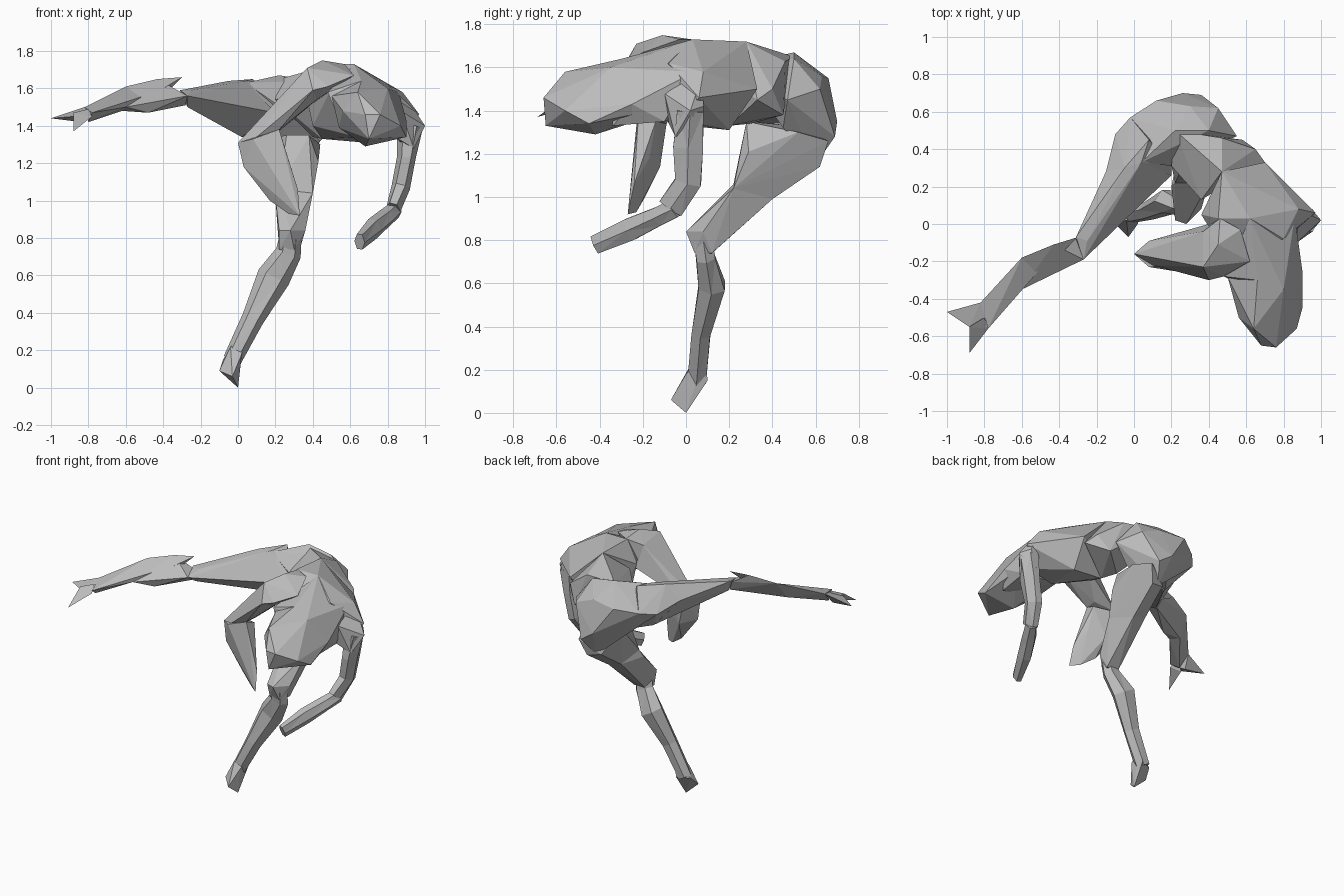
import bpy
import bmesh
import math
from mathutils import Vector

default_cube = bpy.data.objects.get("Cube")
if default_cube:
    bpy.data.objects.remove(default_cube, do_unlink=True)

UNIT = 0.01  # all coordinates below are in hundredths

stone = bpy.data.materials.new("stone grey")
stone.use_nodes = True
grey = (0.5, 0.5, 0.5, 1)
stone.diffuse_color = grey
stone.node_tree.nodes["Principled BSDF"].inputs["Base Color"].default_value = grey


def finish(mesh_builder, name):
    """Turn a bmesh into a flat shaded object."""
    bmesh.ops.recalc_face_normals(mesh_builder, faces=mesh_builder.faces)
    mesh = bpy.data.meshes.new(name)
    mesh_builder.to_mesh(mesh)
    mesh_builder.free()
    mesh.materials.append(stone)
    part = bpy.data.objects.new(name, mesh)
    bpy.context.collection.objects.link(part)
    return part


def faceted_mass(name, *corners):
    """Chiselled convex block spanning the given corners."""
    builder = bmesh.new()
    for corner in corners:
        builder.verts.new(Vector(corner) * UNIT)
    result = bmesh.ops.convex_hull(builder, input=builder.verts)
    unused = [item for item in result["geom_interior"] + result["geom_unused"]
              if isinstance(item, bmesh.types.BMVert)]
    bmesh.ops.delete(builder, geom=list(set(unused)), context="VERTS")
    return finish(builder, name)


def limb(name, reference, *stations, sides=6):
    """Loft through (x, y, z, half width along reference, half depth)."""
    builder = bmesh.new()
    reference = Vector(reference)
    centres = [Vector(station[:3]) * UNIT for station in stations]
    rings = []
    for index, station in enumerate(stations):
        before = centres[max(index - 1, 0)]
        after = centres[min(index + 1, len(centres) - 1)]
        tangent = (after - before).normalized()
        across = (reference - tangent * reference.dot(tangent)).normalized()
        depth = tangent.cross(across)
        width_radius, depth_radius = station[3] * UNIT, station[4] * UNIT
        ring = []
        for side in range(sides):
            angle = math.tau * side / sides
            offset = (across * math.cos(angle) * width_radius
                      + depth * math.sin(angle) * depth_radius)
            ring.append(builder.verts.new(centres[index] + offset))
        rings.append(ring)
    for lower, upper in zip(rings, rings[1:]):
        for side in range(sides):
            following = (side + 1) % sides
            builder.faces.new((lower[side], lower[following],
                               upper[following], upper[side]))
    builder.faces.new(rings[0])
    builder.faces.new(rings[-1])
    bmesh.ops.triangulate(builder, faces=builder.faces)
    return finish(builder, name)


ALONG_X = (1, 0, 0)

# Bent torso: pelvis, waist and ribcage
faceted_mass("pelvis",
             (22, 50, 167), (40, 50, 164), (20, 31, 152), (-2, 57, 152),
             (12, 66, 155), (26, 70, 135), (36, 69, 128), (45, 62, 150),
             (55, 47, 145), (30, 63, 156), (44, 45, 132), (30, 60, 115),
             (12, 48, 135), (-10, 48, 150), (4, 33, 163))
faceted_mass("waist",
             (22, 50, 165), (20, 31, 154), (30, 24, 152), (36, 13, 158),
             (40, 30, 134), (58, 45, 138), (65, 40, 150), (47, 46, 163),
             (47, 28, 172), (70, 33, 145), (45, 20, 133))
faceted_mass("ribcage",
             (47, 28, 172), (45, 3, 173), (62, 3, 173), (36, 5, 158),
             (40, 5, 140), (45, 20, 133), (68, 20, 131), (70, 33, 150),
             (88, 8, 158), (97, 6, 146), (86, -5, 136), (64, -8, 134),
             (50, -18, 160), (80, -8, 162))

# Hanging head and neck
faceted_mass("neck",
             (48, -28, 158), (66, -30, 164), (87, -12, 150), (62, 3, 173),
             (86, 4, 158), (60, -8, 136), (86, -10, 135), (56, -32, 138),
             (84, -34, 133), (90, -25, 143), (80, -35, 160))
faceted_mass("head",
             (50, -28, 156), (56, -50, 148), (68, -65, 146), (76, -66, 146),
             (70, -65, 133), (87, -56, 140), (90, -45, 134), (90, -25, 143),
             (80, -35, 160), (66, -30, 164), (64, -56, 158), (68, -42, 129),
             (54, -32, 139), (86, -16, 140), (62, -20, 136))

# Right arm, folded below the chest
faceted_mass("right_shoulder",
             (45, -11, 175), (57, -3, 173), (46, 3, 173), (37, -4, 168),
             (37, -23, 171), (48, -28, 161), (40, -30, 159), (40, 0, 152),
             (42, -20, 154), (62, -20, 167))
faceted_mass("right_upper_arm",
             (0, -16, 131), (8, -9, 134), (20, -12, 148), (37, -4, 168),
             (37, -23, 171), (40, -30, 159), (25, -24, 143), (22, -22, 138),
             (40, 0, 152), (42, -20, 154), (10, -22, 134), (23, -13, 138))
faceted_mass("right_forearm",
             (0, -16, 131), (8, -9, 134), (8, -23, 133), (22, -22, 138),
             (23, -14, 135), (3, -18, 118), (25, -17, 118), (20, -23, 104),
             (17, -19, 100), (14, -12, 114), (27, -23, 93), (33, -27, 92),
             (32, -24, 106))

# Left arm, hanging with the forearm reaching forward
faceted_mass("left_shoulder",
             (88, 8, 158), (100, 2, 140), (95, 8, 142), (87, -10, 148),
             (84, -8, 134), (94, -5, 128), (90, 8, 128))
limb("left_upper_arm", ALONG_X,
     (92, 2, 140, 7, 7), (90, 1, 123, 5, 8),
     (87, 1, 107, 5, 7), (83, -7, 95, 4, 7))
limb("left_forearm", ALONG_X,
     (84, -5, 95, 4, 5), (79, -13, 91, 5, 5),
     (72, -26, 85, 5, 6), (65, -42, 78, 3, 5))

# Supporting leg
faceted_mass("standing_hip",
             (38, 28, 135), (26, 31, 135), (43, 29, 121), (22, 22, 106),
             (40, 22, 104), (34, 40, 99), (24, 40, 102), (36, 62, 114),
             (26, 60, 116), (44, 52, 130), (16, 50, 133), (40, 66, 126))
faceted_mass("standing_thigh",
             (22, 22, 106), (40, 22, 104), (34, 40, 99), (24, 40, 102),
             (20, 20, 101), (22, 2, 84), (28, 0, 84), (36, 8, 84),
             (33, 12, 74), (24, 11, 73), (22, 5, 74), (30, 4, 74))
limb("standing_shin", ALONG_X,
     (28, 8, 80, 6, 5), (27, 9, 72, 7, 5), (19, 12, 59, 9, 7),
     (8, 7, 37, 6, 5), (-3, 5, 15, 5, 5))
faceted_mass("standing_foot",
             (0, 0, 0), (-3, -7, 6), (-10, 0, 9), (-8, 6, 15),
             (1, 10, 15), (2, 0, 18), (-4, 2, 22), (3, 9, 26))

# Raised leg with its pointed knee
faceted_mass("raised_hip",
             (-10, 48, 150), (-2, 57, 152), (-15, 28, 154), (8, 45, 165),
             (4, 33, 164), (20, 31, 150), (20, 26, 146), (2, 34, 134),
             (12, 48, 134), (-5, 30, 164))
faceted_mass("raised_thigh",
             (-15, 28, 154), (-5, 30, 164), (4, 33, 164), (20, 26, 147),
             (2, 33, 134), (-8, 10, 148), (-31, -7, 159), (-27, -19, 156),
             (-27, -10, 150), (-25, -9, 159))
faceted_mass("raised_calf",
             (-43, -11, 165), (-60, -18, 161), (-31, -8, 158),
             (-27, -19, 156), (-28, -10, 151), (-60, -35, 150),
             (-48, -27, 147), (-62, -27, 148))
faceted_mass("raised_knee",
             (-30, -7, 166), (-43, -11, 165), (-36, -12, 160),
             (-40, -17, 160))
faceted_mass("raised_ankle",
             (-60, -18, 161), (-60, -35, 150), (-62, -27, 148),
             (-50, -24, 156), (-82, -42, 150), (-78, -56, 147),
             (-80, -49, 142))

# Splayed foot: toes and heel
faceted_mass("raised_toes",
             (-82, -42, 150), (-78, -55, 146), (-88, -55, 145),
             (-100, -47, 144), (-84, -48, 142))
faceted_mass("raised_heel",
             (-80, -50, 149), (-88, -55, 147), (-88, -69, 137),
             (-78, -56, 145), (-84, -52, 142))
